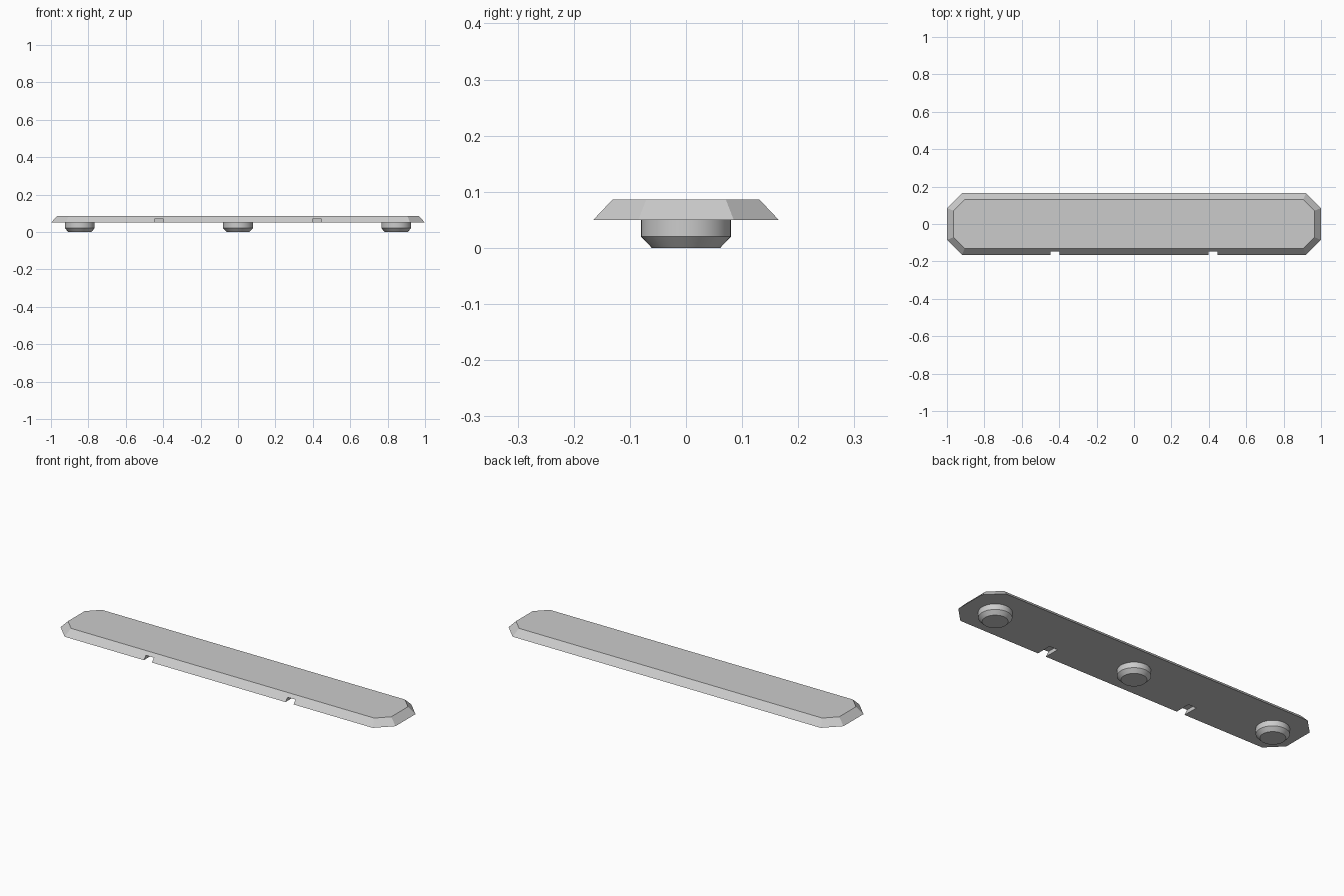
import bpy, bmesh, math

cube = bpy.data.objects.get("Cube")
if cube:
    bpy.data.objects.remove(cube, do_unlink=True)

grey = bpy.data.materials.new("light_grey")
grey.use_nodes = True
colour = (0.6, 0.6, 0.6, 1)
grey.diffuse_color = colour
grey.node_tree.nodes["Principled BSDF"].inputs["Base Color"].default_value = colour

PLATE_BASE, PLATE_TOP = 0.05, 0.086


def add_object(name, bm):
    bmesh.ops.recalc_face_normals(bm, faces=bm.faces)
    mesh = bpy.data.meshes.new(name)
    bm.to_mesh(mesh)
    bm.free()
    mesh.materials.append(grey)
    obj = bpy.data.objects.new(name, mesh)
    bpy.context.collection.objects.link(obj)
    return obj


def loft(name, rings):
    """Closed solid through rings of points with equal counts."""
    bm = bmesh.new()
    loops = [[bm.verts.new(p) for p in ring] for ring in rings]
    n = len(loops[0])
    for low, high in zip(loops, loops[1:]):
        for i in range(n):
            j = (i + 1) % n
            bm.faces.new((low[i], low[j], high[j], high[i]))
    bm.faces.new(loops[0][::-1])
    bm.faces.new(loops[-1])
    return add_object(name, bm)


def octagon(x, y, cut_x, cut_y, z):
    """Rectangle outline with clipped corners."""
    quarter = [(x, cut_y), (cut_x, y)]
    half = quarter + [(-a, b) for a, b in reversed(quarter)]
    return [(a, b, z) for a, b in half + [(-a, -b) for a, b in half]]


def circle(cx, r, z, n=48):
    steps = [2 * math.pi * i / n for i in range(n)]
    return [(cx + r * math.cos(t), r * math.sin(t), z) for t in steps]


def box(name, x0, x1, y0, y1, z0, z1):
    return loft(name, [[(x0, y0, z), (x1, y0, z), (x1, y1, z), (x0, y1, z)]
                       for z in (z0, z1)])


# Bevelled plate with clipped corners
plate = loft("plate", [octagon(1, 0.165, 0.92, 0.085, PLATE_BASE),
                       octagon(0.965, 0.131, 0.905, 0.071, PLATE_TOP)])

# Two slots cut into the underside from the front edge
for side, label in ((-1, "right"), (1, "left")):
    x = side * 0.423
    cutter = box(f"{label}_slot_cutter", x - 0.024, x + 0.024,
                 -0.2, -0.08, 0.03, 0.069)
    cutter.hide_render = True
    cutter.hide_set(True)
    cut = plate.modifiers.new(f"{label}_slot", "BOOLEAN")
    cut.operation = "DIFFERENCE"
    cut.solver = "EXACT"
    cut.object = cutter

# Round pegs with chamfered tips below the plate
for x, label in ((-0.846, "right"), (0, "middle"), (0.846, "left")):
    peg = loft(f"{label}_peg", [circle(x, 0.061, 0), circle(x, 0.08, 0.02),
                                circle(x, 0.08, PLATE_BASE + 0.002)])
    bpy.ops.object.select_all(action="DESELECT")
    peg.select_set(True)
    bpy.context.view_layer.objects.active = peg
    bpy.ops.object.shade_smooth_by_angle(angle=math.radians(30))
